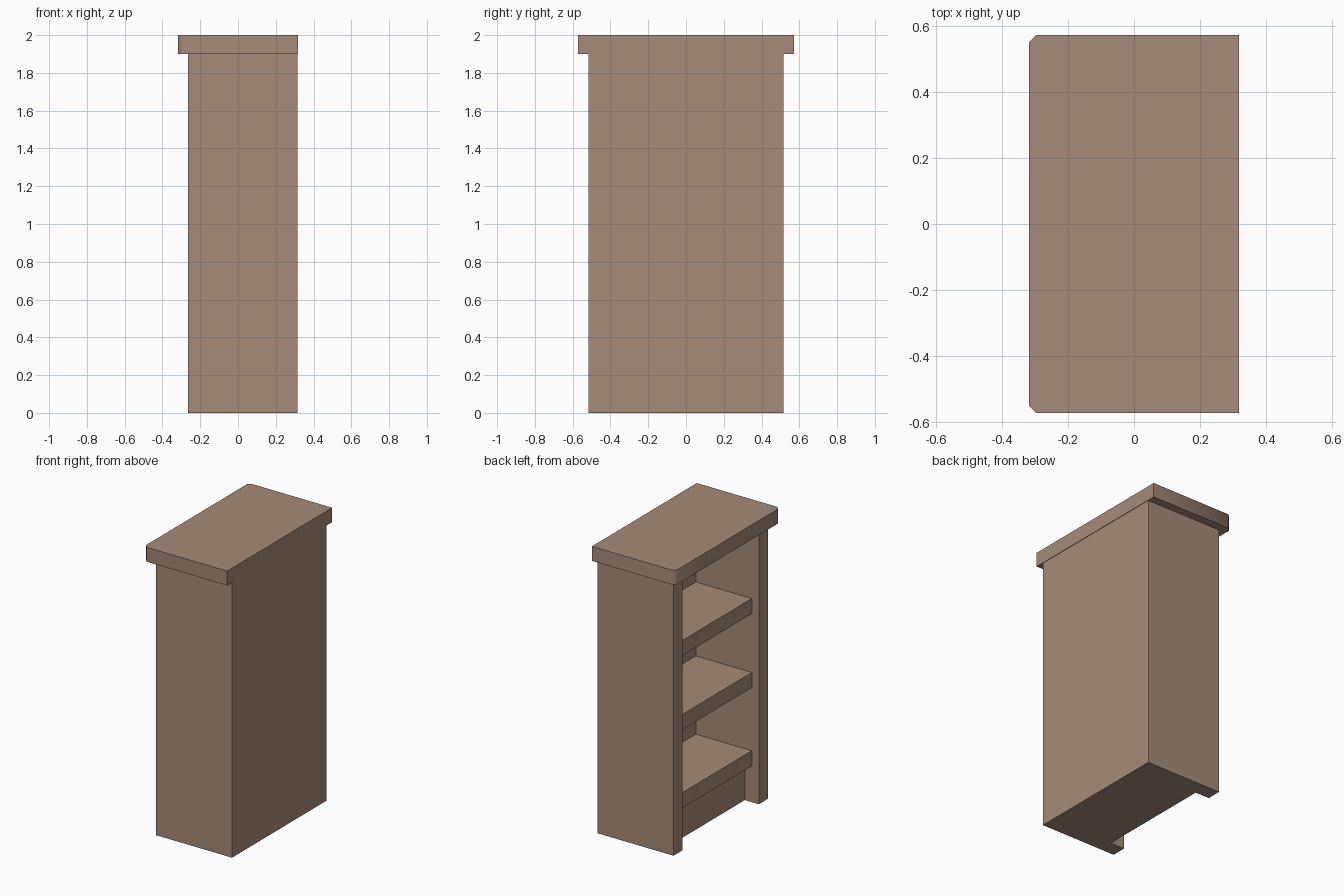
import bpy
import bmesh
import math

cube = bpy.data.objects.get("Cube")
if cube:
    bpy.data.objects.remove(cube, do_unlink=True)

# Single wood colour
wood = bpy.data.materials.new("brown_wood")
wood.use_nodes = True
colour = (0.376, 0.258, 0.188, 1)
wood.diffuse_color = colour
wood.node_tree.nodes["Principled BSDF"].inputs["Base Color"].default_value = colour

BACK, FRONT = 0.315, -0.265      # the open side looks along -x
HALF, WALL = 0.515, 0.1          # half width and panel thickness
INNER = HALF - WALL
BODY_TOP = 1.9
SHELF_FRONT = FRONT + 0.053
KICK_FRONT = FRONT + 0.107


def board(name, x, y, z, chamfer=0):
    """Box between the given ranges, optionally chamfering its -x upright edges."""
    bm = bmesh.new()
    bmesh.ops.create_cube(bm, size=1)
    for v in bm.verts:
        for axis, span in enumerate((x, y, z)):
            v.co[axis] = span[0] if v.co[axis] < 0 else span[1]
    if chamfer:
        edges = [e for e in bm.edges
                 if all(abs(v.co.x - x[0]) < 1e-4 for v in e.verts)
                 and abs(e.verts[0].co.z - e.verts[1].co.z) > 0.01]
        bmesh.ops.bevel(bm, geom=edges, offset=chamfer, segments=1, affect='EDGES')
    mesh = bpy.data.meshes.new(name)
    bm.to_mesh(mesh)
    bm.free()
    mesh.materials.append(wood)
    obj = bpy.data.objects.new(name, mesh)
    bpy.context.collection.objects.link(obj)
    return obj


# Overhanging top with clipped corners
top = board("top_board", (-0.318, 0.318), (-0.572, 0.572), (BODY_TOP, 2), 0.022)
bpy.ops.object.select_all(action='DESELECT')
top.select_set(True)
bpy.context.view_layer.objects.active = top
bpy.ops.object.shade_smooth_by_angle(angle=math.radians(50))

# Side panels and back
board("left_side_panel", (FRONT, BACK), (INNER, HALF), (0, BODY_TOP))
board("right_side_panel", (FRONT, BACK), (-HALF, -INNER), (0, BODY_TOP))
board("back_panel", (BACK - WALL, BACK), (-INNER, INNER), (0, BODY_TOP))

# Recessed plinth below the lowest shelf
board("plinth", (KICK_FRONT, BACK - WALL), (-INNER, INNER), (0, 0.25))

# Shelves, the highest one tucked under the top
for name, low, high in (("bottom_shelf", 0.25, 0.355), ("middle_shelf", 0.79, 0.895),
                        ("upper_shelf", 1.3, 1.405), ("top_support", 1.815, BODY_TOP)):
    board(name, (SHELF_FRONT, BACK - WALL), (-INNER, INNER), (low, high))
